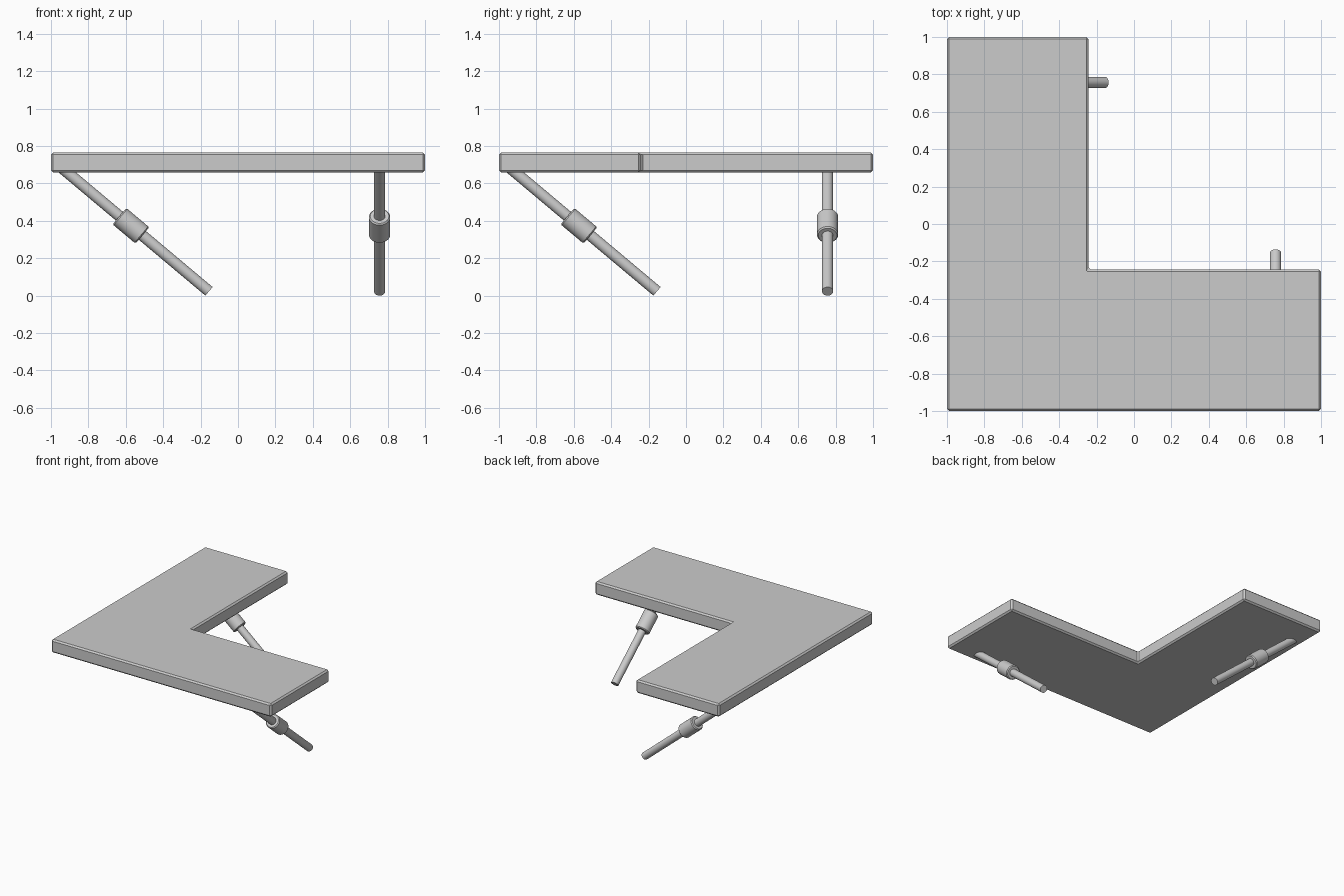
import bpy, bmesh
from math import radians, sin, cos
from mathutils import Vector

if "Cube" in bpy.data.objects:
    bpy.data.objects.remove(bpy.data.objects["Cube"])

Z0, Z1 = 0.658, 0.766      # underside and top of the slab
INNER = -0.243             # inner edge of both arms
LEG_POS = 0.757
TILT = radians(40)


def finish(obj, bevel, smooth):
    if bevel:
        m = obj.modifiers.new("Bevel", 'BEVEL')
        m.width = bevel
        m.segments = 1
        m.limit_method = 'ANGLE'
        m.angle_limit = radians(40)
    if smooth:
        bpy.ops.object.select_all(action='DESELECT')
        obj.select_set(True)
        bpy.context.view_layer.objects.active = obj
        bpy.ops.object.shade_smooth_by_angle(angle=radians(30))


def cylinder(name, a, b, radius, bevel=0.0):
    a, b = Vector(a), Vector(b)
    axis = b - a
    bpy.ops.mesh.primitive_cylinder_add(vertices=32, radius=radius,
                                        depth=axis.length, location=(a + b) / 2)
    obj = bpy.context.object
    obj.name = name
    obj.rotation_euler = axis.to_track_quat('Z', 'Y').to_euler()
    finish(obj, bevel, True)
    return obj


# L-shaped slab: two mitred arms, extruded and chamfered
bm = bmesh.new()
corners = [(-1, -1), (1, -1), (1, INNER), (INNER, INNER), (INNER, 1), (-1, 1)]
v = [bm.verts.new((x, y, Z0)) for x, y in corners]
arms = [bm.faces.new([v[0], v[1], v[2], v[3]]),
        bm.faces.new([v[0], v[3], v[4], v[5]])]
base = bmesh.ops.extrude_face_region(bm, geom=arms, use_keep_orig=True)
top = [e for e in base["geom"] if isinstance(e, bmesh.types.BMVert)]
bmesh.ops.translate(bm, verts=top, vec=(0, 0, Z1 - Z0))
# drop the mitre wall if the extrusion made one inside
inside = [f for f in bm.faces if {v[0], v[3]} <= set(f.verts) and abs(f.normal.z) < 0.5
          and f not in arms and any(t in f.verts for t in top)]
bmesh.ops.delete(bm, geom=inside, context='FACES_ONLY')
bmesh.ops.recalc_face_normals(bm, faces=bm.faces[:])
mesh = bpy.data.meshes.new("tabletop")
bm.to_mesh(mesh)
bm.free()
slab = bpy.data.objects.new("tabletop", mesh)
bpy.context.collection.objects.link(slab)
finish(slab, 0.012, False)

# Slanted legs, each a rod with a thick collar; the second swaps x and y
foot, foot_z = -0.155, 0.023


def on_leg(t, swap):
    u, z = foot - t * cos(TILT), foot_z + t * sin(TILT)
    return (LEG_POS, u, z) if swap else (u, LEG_POS, z)


for prefix, swap in (("back", False), ("right", True)):
    cylinder(prefix + "_leg_rod", on_leg(0, swap), on_leg(1.045, swap), 0.03)
    cylinder(prefix + "_leg_collar", on_leg(0.465, swap), on_leg(0.625, swap),
             0.057, 0.007)
